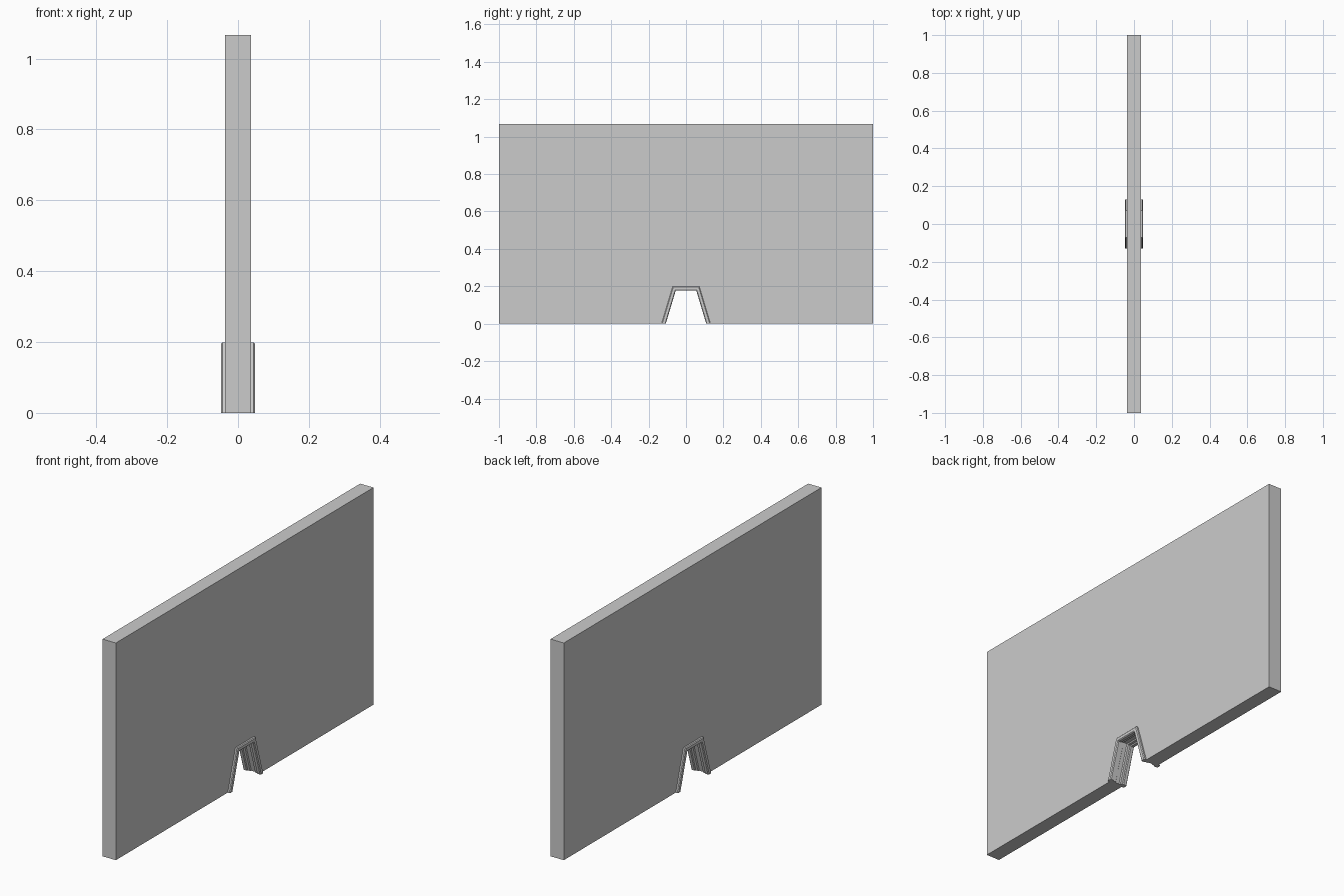
import bpy

if "Cube" in bpy.data.objects:
    bpy.data.objects.remove(bpy.data.objects["Cube"])

INNER_Y, INNER_Z, SLOPE, SIDE = 0.108, 0.177, 0.30, 1.044


def opening(d):
    """Trapezoid outline (y, z) of the opening, offset outward by d."""
    bottom, top = INNER_Y + d * SIDE, INNER_Z + d
    upper = bottom - SLOPE * top
    return [(-bottom, 0), (-upper, top), (upper, top), (bottom, 0)]


def make_object(name, verts, faces):
    mesh = bpy.data.meshes.new(name)
    mesh.from_pydata(verts, [], faces)
    obj = bpy.data.objects.new(name, mesh)
    bpy.context.collection.objects.link(obj)
    bpy.context.view_layer.objects.active = obj
    obj.select_set(True)
    bpy.ops.object.mode_set(mode='EDIT')
    bpy.ops.mesh.select_all(action='SELECT')
    bpy.ops.mesh.normals_make_consistent(inside=False)
    bpy.ops.object.mode_set(mode='OBJECT')
    obj.select_set(False)
    return obj


# Wall slab with a tapered notch at floor level
outline = [(-1, 0)] + opening(0.014) + [(1, 0), (1, 1.067), (-1, 1.067)]
n = len(outline)
verts = [(x, y, z) for x in (-0.036, 0.036) for y, z in outline]
faces = [tuple(range(n)), tuple(range(2 * n - 1, n - 1, -1))]
faces += [(i, (i + 1) % n, (i + 1) % n + n, i + n) for i in range(n)]
make_object("wall", verts, faces)

# Moulded frame: stepped section (x, offset) swept around the notch
half = [(0.010, 0.010), (0.014, 0.005), (0.026, 0.005), (0.029, 0.0),
        (0.044, 0.0), (0.048, 0.004), (0.048, 0.018), (0.044, 0.022),
        (0.035, 0.022), (0.035, 0.015)]
section = half + [(-x, d) for x, d in reversed(half)]
m = len(section)
verts = [(x, *opening(d)[k]) for k in range(4) for x, d in section]
faces = [tuple(range(m)), tuple(range(4 * m - 1, 3 * m - 1, -1))]
for k in range(3):
    for i in range(m):
        a, b = k * m + i, k * m + (i + 1) % m
        faces.append((a, b, b + m, a + m))
make_object("opening_frame", verts, faces)
